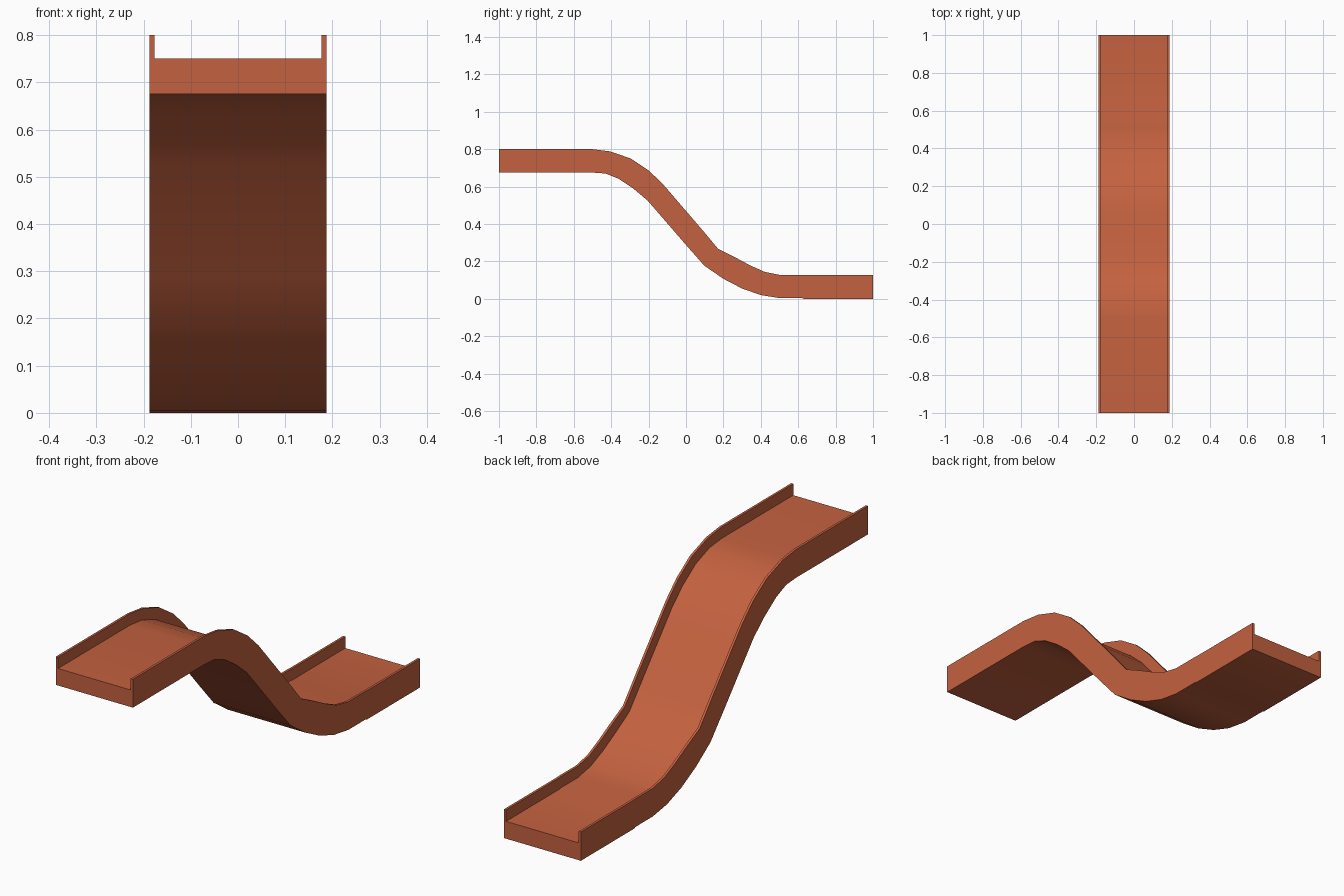
import bpy, bmesh, math
from mathutils import Vector

if "Cube" in bpy.data.objects:
    bpy.data.objects.remove(bpy.data.objects["Cube"])

# Side-view ribs: (bottom y, bottom z, top y, top z)
RIBS = [
    (-1.0, .675, -1.0, .80), (-.5, .675, -.5, .80), (-.43, .67, -.405, .788),
    (-.36, .642, -.295, .75), (-.28, .588, -.20, .687), (-.205, .525, -.125, .615),
    (0.0, .288, .085, .371), (.098, .177, .172, .267), (.20, .107, .262, .222),
    (.30, .055, .345, .178), (.40, .02, .42, .144), (.50, .004, .50, .128),
    (.62, .004, .62, .128), (.63, 0.0, .63, .127), (1.0, 0.0, 1.0, .127),
]
HALF, WALL, FLOOR = .1875, .0105, .6

# U-shaped cross-section: (x, fraction of the way from bottom to top)
SECTION = [(-HALF, 0), (HALF, 0), (HALF, 1), (HALF - WALL, 1),
           (HALF - WALL, FLOOR), (-HALF + WALL, FLOOR), (-HALF + WALL, 1), (-HALF, 1)]

# Sweep the section along the ribs
bm = bmesh.new()
rings = []
for by, bz, ty, tz in RIBS:
    low, high = Vector((0, by, bz)), Vector((0, ty, tz))
    rings.append([bm.verts.new(low.lerp(high, t) + Vector((x, 0, 0))) for x, t in SECTION])
n = len(SECTION)
for a, b in zip(rings, rings[1:]):
    for i in range(n):
        j = (i + 1) % n
        bm.faces.new((a[i], a[j], b[j], b[i]))

# End caps, split into floor and two walls
for r in (rings[0], rings[-1]):
    bm.faces.new((r[0], r[1], r[4], r[5]))
    bm.faces.new((r[1], r[2], r[3], r[4]))
    bm.faces.new((r[0], r[5], r[6], r[7]))
bmesh.ops.recalc_face_normals(bm, faces=bm.faces)

mesh = bpy.data.meshes.new("slide_track")
bm.to_mesh(mesh)
bm.free()
track = bpy.data.objects.new("slide_track", mesh)
bpy.context.collection.objects.link(track)

# Terracotta finish
mat = bpy.data.materials.new("terracotta")
mat.diffuse_color = (.55, .12, .05, 1)
mat.use_nodes = True
mat.node_tree.nodes["Principled BSDF"].inputs["Base Color"].default_value = mat.diffuse_color
mesh.materials.append(mat)

bpy.context.view_layer.objects.active = track
track.select_set(True)
bpy.ops.object.shade_smooth_by_angle(angle=math.radians(35))
